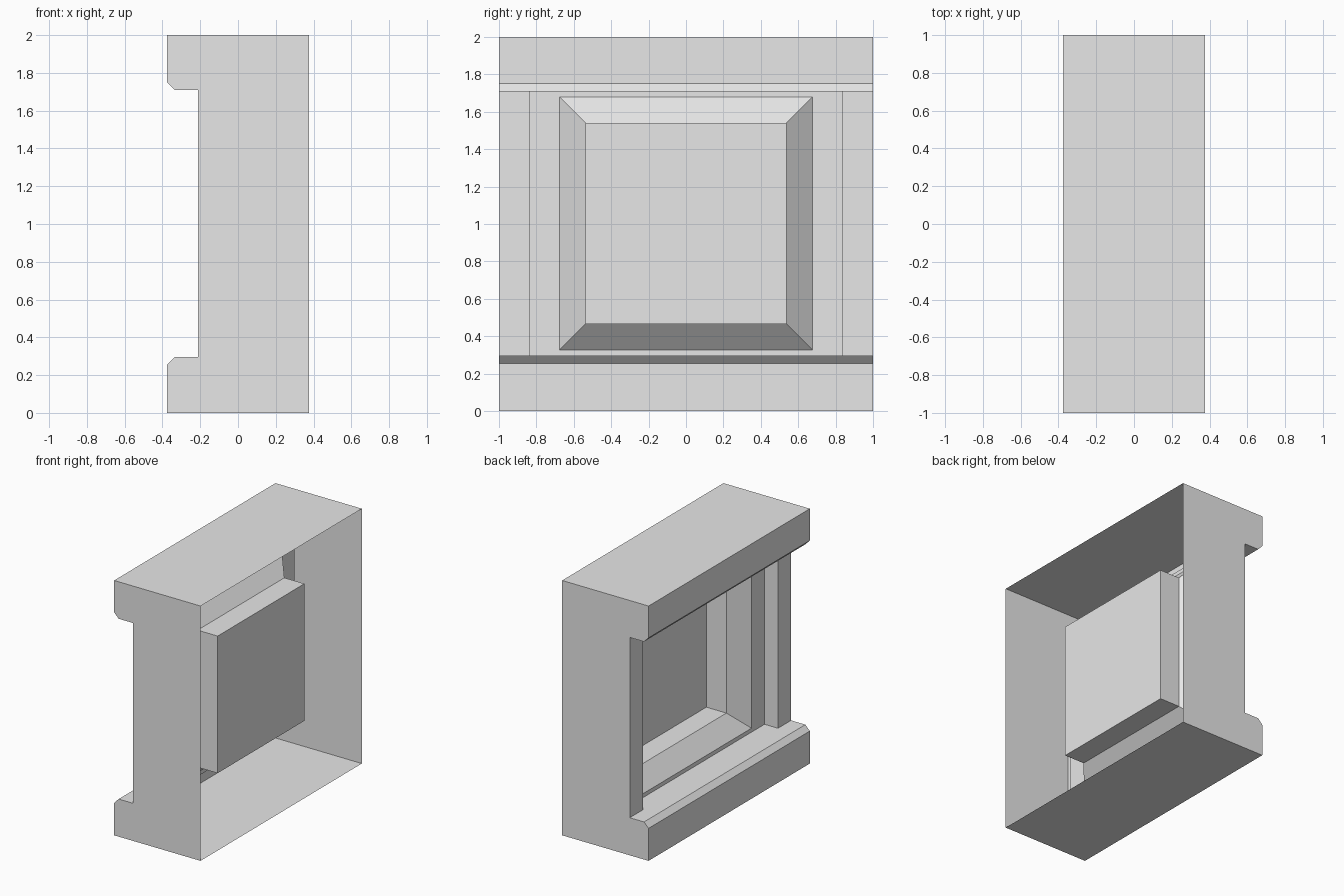
import bpy
import bmesh
from mathutils import Vector

cube = bpy.data.objects.get("Cube")
if cube:
    bpy.data.objects.remove(cube, do_unlink=True)

stone = bpy.data.materials.new("light_grey_stone")
stone.use_nodes = True
stone.diffuse_color = (0.8, 0.8, 0.8, 1)
stone.node_tree.nodes["Principled BSDF"].inputs["Base Color"].default_value = (0.8, 0.8, 0.8, 1)

BACK, FACE, WALL, STRIP = 0.375, -0.375, -0.212, -0.095
LOW, HIGH = 0.295, 1.71      # inner edges of the base and the cornice
MID = 1.003                  # height of the panel centre


def make_sheet(name, polygons, outward):
    """Open sheet from polygons; outward(centre) gives each face's side."""
    bm = bmesh.new()
    for points in polygons:
        face = bm.faces.new([bm.verts.new(p) for p in points])
        face.normal_update()
        if face.normal.dot(outward(face.calc_center_median())) < 0:
            face.normal_flip()
    bmesh.ops.remove_doubles(bm, verts=bm.verts, dist=0.0005)
    mesh = bpy.data.meshes.new(name)
    bm.to_mesh(mesh)
    bm.free()
    mesh.materials.append(stone)
    obj = bpy.data.objects.new(name, mesh)
    bpy.context.collection.objects.link(obj)


def sweep(profile):
    """Strips running the full depth along an x-z profile."""
    return [[(a[0], -1, a[1]), (b[0], -1, b[1]), (b[0], 1, b[1]), (a[0], 1, a[1])]
            for a, b in zip(profile, profile[1:])]


# Cornice and base, each with a chamfered lip
cornice = [(BACK, 2), (FACE, 2), (FACE, 1.75), (-0.336, HIGH), (WALL, HIGH)]
base = [(WALL, LOW), (-0.336, LOW), (FACE, 0.255), (FACE, 0), (BACK, 0)]
make_sheet("cornice", sweep(cornice), lambda c: c - Vector((0, 0, 1.85)))
make_sheet("base", sweep(base), lambda c: c - Vector((0, 0, 0.15)))

# End walls and the flat pilasters beside the recess
for side, y in (("left", 1), ("right", -1)):
    make_sheet("end_wall_" + side, [[(x, y, z) for x, z in cornice + base]],
               lambda c: Vector((0, c.y, 0)))
    make_sheet("pilaster_" + side,
               [[(WALL, y, LOW), (WALL, y * 0.838, LOW),
                 (WALL, y * 0.838, HIGH), (WALL, y, HIGH)]],
               lambda c: Vector((-1, 0, 0)))


def ring(x, half, low=None, high=None):
    low = MID - half if low is None else low
    high = MID + half if high is None else high
    return [(x, -half, low), (x, half, low), (x, half, high), (x, -half, high)]


# Stepped recess: reveal, flat frame, sloped frame, deep reveal, panel
rings = [ring(WALL, 0.838, LOW, HIGH), ring(STRIP, 0.838, LOW, HIGH),
         ring(STRIP, 0.677), ring(0.026, 0.538), ring(0.2, 0.538)]
polygons = [[a[i], a[(i + 1) % 4], b[(i + 1) % 4], b[i]]
            for a, b in zip(rings, rings[1:]) for i in range(4)]
polygons.append(rings[-1])
make_sheet("recessed_window_panel", polygons,
           lambda c: Vector((-1, -c.y, MID - c.z)))
